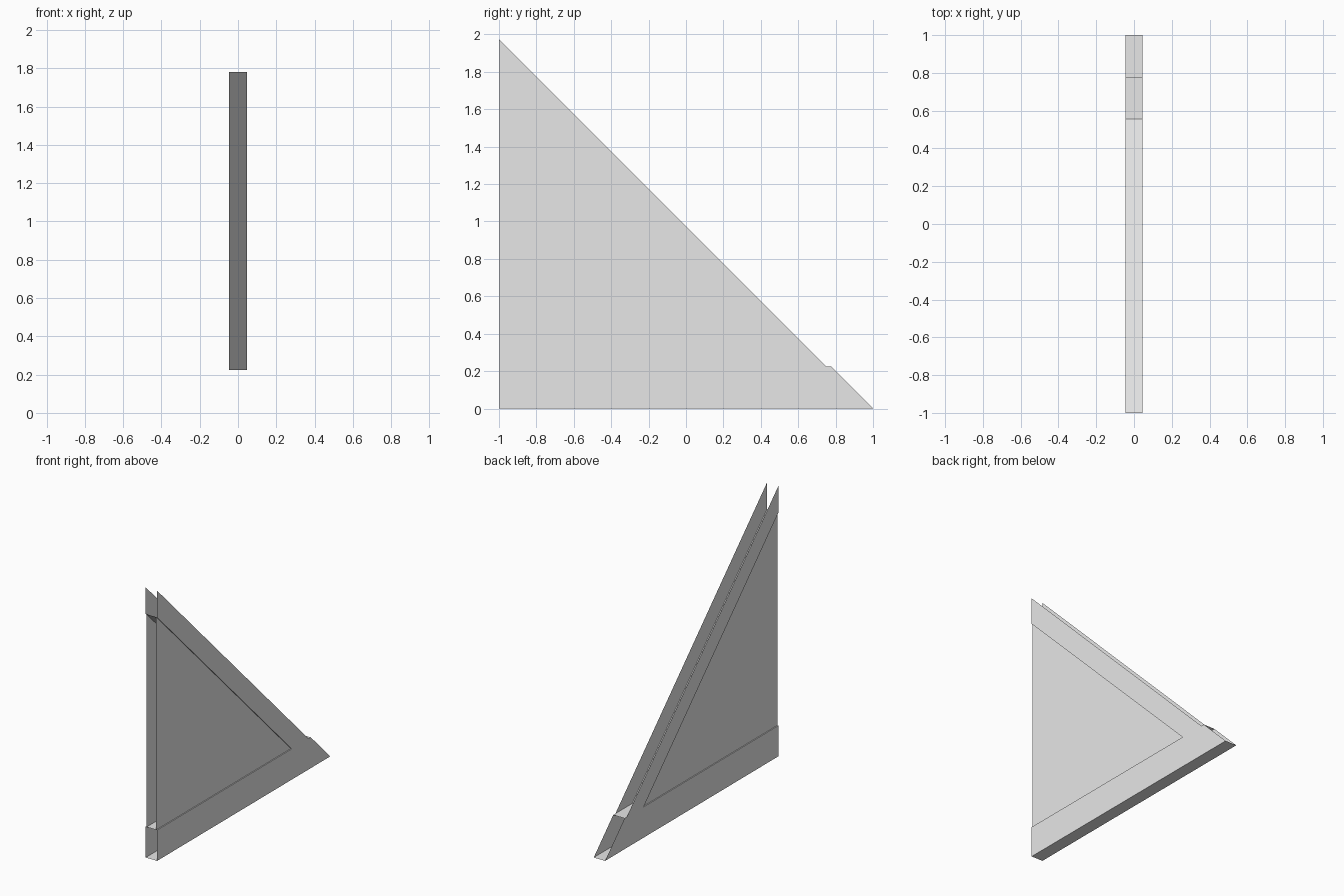
import bpy

cube = bpy.data.objects.get("Cube")
if cube:
    bpy.data.objects.remove(cube, do_unlink=True)

HALF = 0.046      # half width of the frame channels
PANEL = 0.039     # half width of the recessed panels
RAIL = 0.225      # height of the bottom rail
PEAK = 1.975      # top of the sloping channel
FLOOR = 1.78      # front end of the sloping channel's floor
INNER = FLOOR - 1 - RAIL   # where the sloping floor meets the rail
OUTER = PEAK - 1 - RAIL    # where the sloping edge meets the rail

grey = bpy.data.materials.new("light grey")
grey.use_nodes = True
colour = (0.8, 0.8, 0.8, 1)
grey.diffuse_color = colour
grey.node_tree.nodes["Principled BSDF"].inputs["Base Color"].default_value = colour


def make_object(name, verts, faces):
    mesh = bpy.data.meshes.new(name)
    mesh.from_pydata(verts, [], faces)
    mesh.materials.append(grey)
    obj = bpy.data.objects.new(name, mesh)
    bpy.context.collection.objects.link(obj)


def side_sheets(name, outline, x):
    """Flat sheets on both sides, from a (y, z) outline seen from +x."""
    for side, sign in (("left", 1), ("right", -1)):
        pts = outline if sign > 0 else outline[::-1]
        make_object(f"{side}_{name}", [(sign * x, y, z) for y, z in pts],
                    [range(len(pts))])


def cross_sheet(name, start, end):
    """Flat sheet spanning the width between two (y, z) points."""
    verts = [(x, y, z) for y, z in (start, end) for x in (-HALF, HALF)]
    make_object(name, verts, [(0, 1, 3, 2)])


# Recessed triangular panels
side_sheets("panel", [(-1, RAIL), (INNER, RAIL), (-1, FLOOR)], PANEL)

# Bottom rail: open-ended box with a slanted back end
side_sheets("rail_side", [(-1, 0), (1, 0), (1 - RAIL, RAIL), (-1, RAIL)], HALF)
cross_sheet("rail_bottom", (1, 0), (-1, 0))
cross_sheet("rail_top", (-1, RAIL), (1 - RAIL, RAIL))

# Sloping channel, open along its upper edge
side_sheets("slope_side",
            [(-1, FLOOR), (INNER, RAIL), (OUTER, RAIL), (-1, PEAK)], HALF)
cross_sheet("slope_floor", (-1, FLOOR), (INNER, RAIL))
